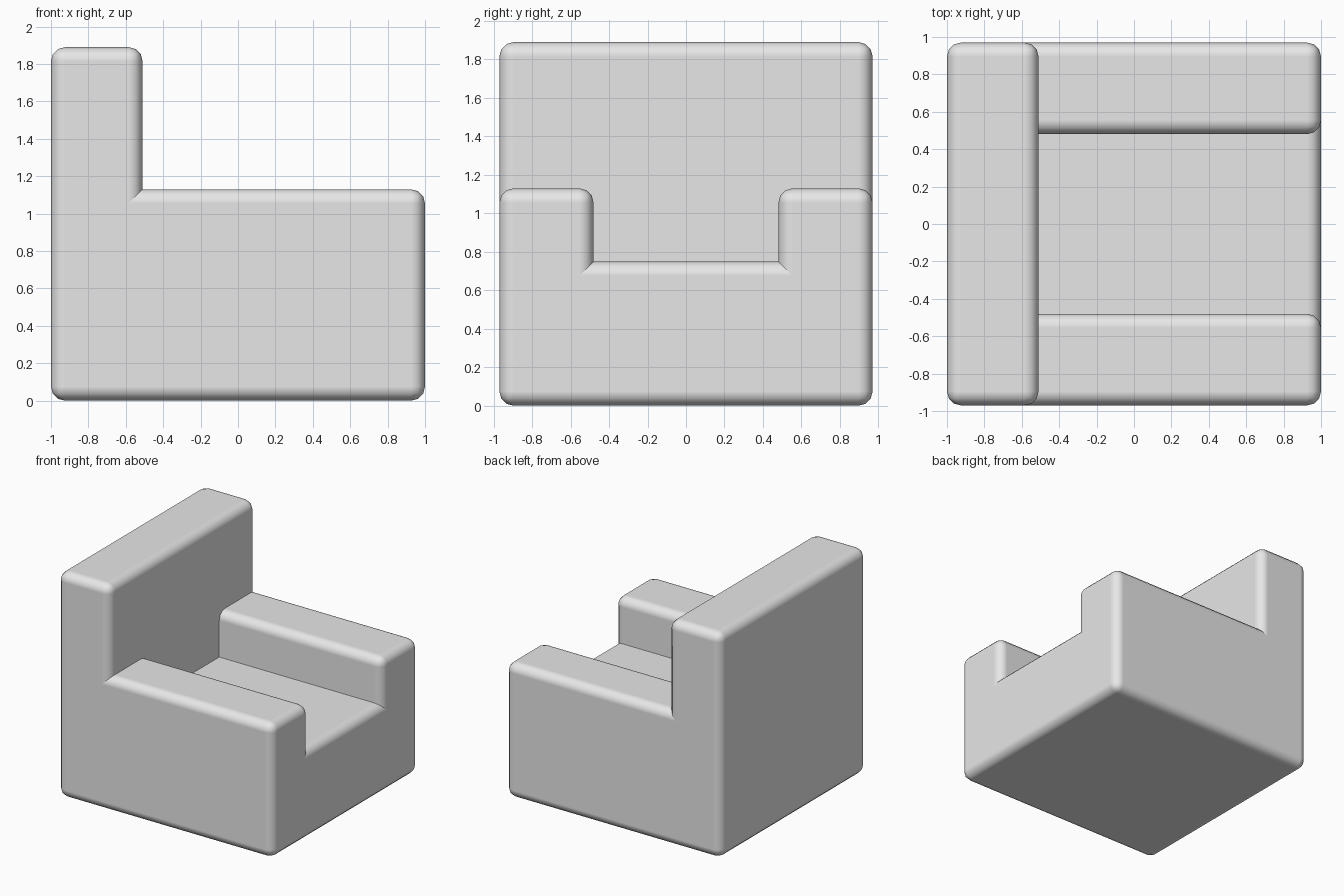
import bpy
import math

cube = bpy.data.objects.get("Cube")
if cube:
    bpy.data.objects.remove(cube, do_unlink=True)

GREY = (0.8, 0.8, 0.8, 1)
mat = bpy.data.materials.new("light_grey")
mat.use_nodes = True
mat.diffuse_color = GREY
mat.node_tree.nodes["Principled BSDF"].inputs["Base Color"].default_value = GREY


def rounded_block(name, low, high):
    """Box between two corners with softly rounded edges."""
    centre = [(a + b) / 2 for a, b in zip(low, high)]
    bpy.ops.mesh.primitive_cube_add(size=1, location=centre)
    block = bpy.context.object
    block.name = name
    block.scale = [b - a for a, b in zip(low, high)]
    bpy.ops.object.transform_apply(location=False, rotation=False, scale=True)
    block.data.materials.append(mat)
    bpy.ops.object.shade_smooth_by_angle(angle=math.radians(40))
    bevel = block.modifiers.new("rounding", "BEVEL")
    bevel.width = 0.075
    bevel.segments = 3
    bevel.harden_normals = True
    bpy.ops.object.modifier_apply(modifier=bevel.name)
    bpy.ops.object.shade_smooth_by_angle(angle=math.radians(40))
    return block


HALF_X, HALF_Y = 1.0, 0.97

# Tall backrest across the full width
rounded_block("backrest", (-HALF_X, -HALF_Y, 0), (-0.51, HALF_Y, 1.89))

# Seat block, its hidden ends buried in the arms and backrest
rounded_block("seat", (-0.8, -0.75, 0), (HALF_X, 0.75, 0.75))

# Matching armrests
rounded_block("right_armrest", (-0.8, -HALF_Y, 0), (HALF_X, -0.48, 1.13))
rounded_block("left_armrest", (-0.8, 0.48, 0), (HALF_X, HALF_Y, 1.13))
